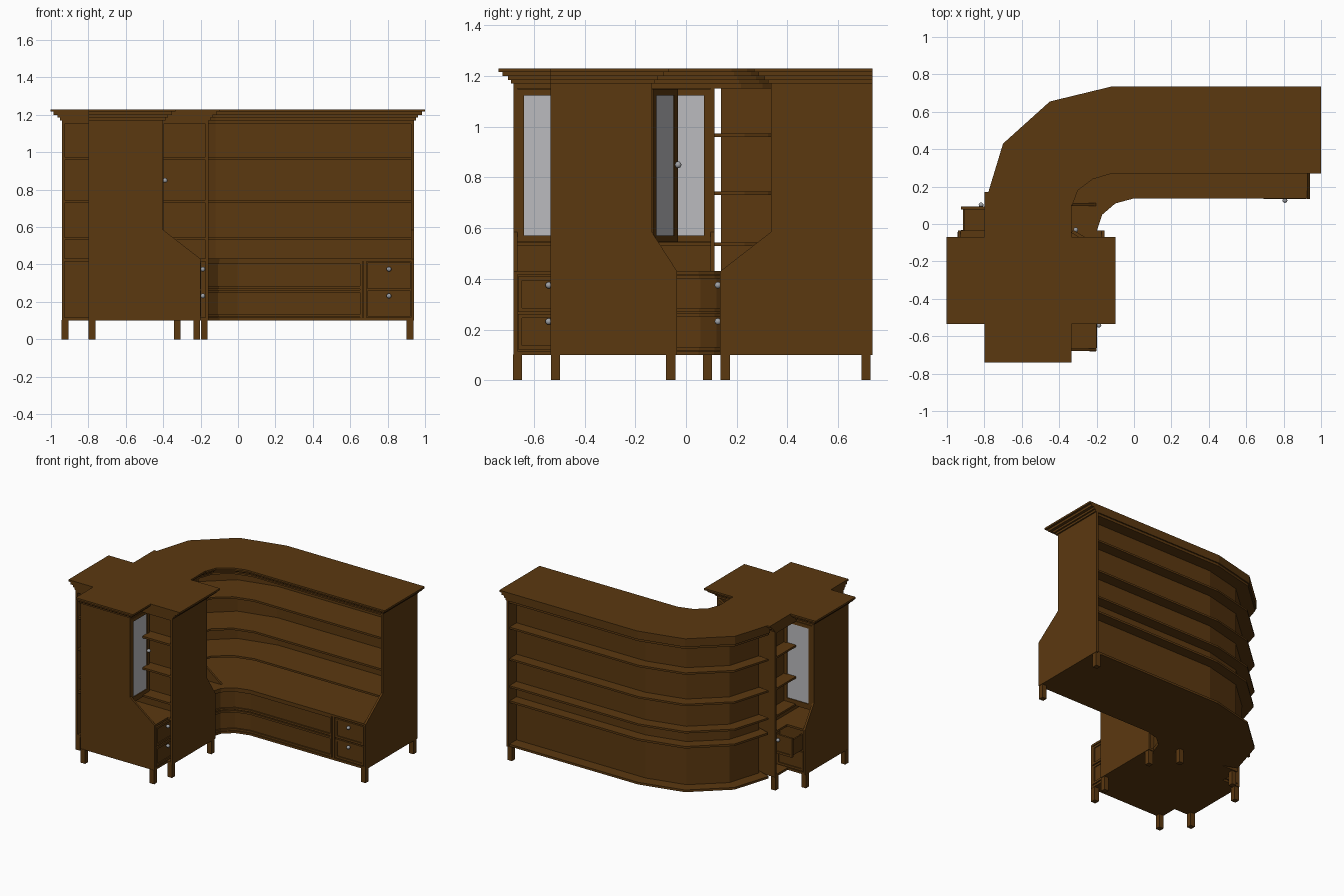
import bpy, bmesh, math
from mathutils import Matrix, Vector

if "Cube" in bpy.data.objects:
    bpy.data.objects.remove(bpy.data.objects["Cube"])


def material(name, col):
    m = bpy.data.materials.new(name)
    m.diffuse_color = (*col, 1)
    m.use_nodes = True
    m.node_tree.nodes["Principled BSDF"].inputs["Base Color"].default_value = m.diffuse_color
    return m


WOOD = material("wood", (0.105, 0.04, 0.005))
GLASS = material("glass", (0.5, 0.5, 0.52))
METAL = material("metal", (0.35, 0.36, 0.38))
ID = Matrix.Identity(4)


def part(name, solids, M=ID, mat=WOOD):
    """One object from several prisms, each (base polygon, extrusion vector)."""
    bm = bmesh.new()
    for pts, ext in solids:
        a = [bm.verts.new(M @ Vector(p)) for p in pts]
        b = [bm.verts.new(M @ (Vector(p) + Vector(ext))) for p in pts]
        bm.faces.new(a)
        bm.faces.new(b)
        for i in range(len(a)):
            j = (i + 1) % len(a)
            bm.faces.new((a[i], a[j], b[j], b[i]))
    bmesh.ops.recalc_face_normals(bm, faces=bm.faces)
    me = bpy.data.meshes.new(name)
    bm.to_mesh(me)
    bm.free()
    me.materials.append(mat)
    ob = bpy.data.objects.new(name, me)
    bpy.context.collection.objects.link(ob)
    return ob


def box(u0, u1, v0, v1, z0, z1):
    return [(u0, v0, z0), (u1, v0, z0), (u1, v1, z0), (u0, v1, z0)], (0, 0, z1 - z0)


def frame(u0, u1, v0, v1, z0, z1, b):
    return [box(u0, u0 + b, v0, v1, z0, z1), box(u1 - b, u1, v0, v1, z0, z1),
            box(u0 + b, u1 - b, v0, v1, z0, z0 + b), box(u0 + b, u1 - b, v0, v1, z1 - b, z1)]


def knob(M, u, v, z):
    bm = bmesh.new()
    bmesh.ops.create_uvsphere(bm, u_segments=12, v_segments=8, radius=0.013)
    me = bpy.data.meshes.new("knob")
    bm.to_mesh(me)
    bm.free()
    me.shade_smooth()
    me.materials.append(METAL)
    ob = bpy.data.objects.new("knob", me)
    ob.location = M @ Vector((u, v, z))
    bpy.context.collection.objects.link(ob)


def end_panel(u, depth, M, t=0.015):
    prof = [(0, .1), (depth, .1), (depth, .43), (.4, .585), (.4, 1.17), (0, 1.17)]
    part("end_panel", [([(u, v, z) for v, z in prof], (t, 0, 0))], M)


def glass_door(u0, u1, v, M, ku=None):
    part("door_frame", frame(u0, u1, v, v + .018, .545, 1.15, .026), M)
    part("door_glass", [box(u0 + .026, u1 - .026, v + .006, v + .012, .571, 1.124)], M, GLASS)
    if ku is not None:
        knob(M, ku, v + .026, .85)


def drawer_front(u0, u1, v, z0, M):
    part("drawer_front", [box(u0, u1, v - .012, v - .004, z0, z0 + .14)]
         + frame(u0, u1, v - .004, v + .003, z0, z0 + .14, .016), M)
    knob(M, (u0 + u1) / 2, v + .012, z0 + .105 if z0 > .2 else z0 + .11)


# crown steps: (bottom, top, overhang)
STEPS = [(1.17, 1.185, .012), (1.185, 1.2, .025), (1.2, 1.217, .048), (1.217, 1.23, .066)]
SHELVES = (.53, .73, .96)


def cabinet(u0, u1, depth, M):
    """Straight cabinet: ends, inset wall, shelves, counter and stepped crown."""
    end_panel(u0, depth, M)
    end_panel(u1 - .015, depth, M)
    a, b = u0 + .015, u1 - .015
    part("inner_wall", [box(a, b, .1, .115, .1, 1.17)], M)
    part("shelves", [box(a, b, .005, .4 if z < .6 else .36, z, z + .014) for z in SHELVES], M)
    part("counter", [box(a, b, .005, depth, .417, .432)], M)
    part("floor_board", [box(a, b, .0, depth, .1, .116)], M)
    part("top_board", [box(a, b, .0, .4, 1.152, 1.17)], M)
    part("lower_front", [box(a, b, depth - .025, depth - .01, .1, .42)], M)
    part("crown", [box(u0 - o * .9, u1 + o * .9, 0, .4 + o, z0, z1) for z0, z1, o in STEPS], M)


# straight side arm (faces +x) and cross cabinet (faces +y)
ARM = Matrix(((0, 1, 0, -.8), (1, 0, 0, 0), (0, 0, 1, 0), (0, 0, 0, 1)))
CROSS = Matrix.Translation((0, -.535, 0))
cabinet(-.68, .112, .6, ARM)
cabinet(-.942, -.158, .5, CROSS)

glass_door(-.665, -.455, .384, ARM, -.475)
glass_door(-.11, .097, .384, ARM)
glass_door(-.927, -.7, .384, CROSS)
ang = math.radians(149)
OPEN = Matrix(((math.cos(ang), math.sin(ang), 0, -.172),
               (math.sin(ang), -math.cos(ang), 0, -.145),
               (0, 0, 1, 0), (0, 0, 0, 1)))
glass_door(0, .19, 0, OPEN, .178)

for z in (.122, .27):
    drawer_front(-.663, -.42, .6, z, ARM)
drawer_front(-.925, -.71, .5, .122, CROSS)

# pulled-out drawer
drawer_front(-.925, -.71, .625, .27, CROSS)
part("open_drawer_box", [box(-.915, -.905, .36, .615, .28, .39), box(-.73, -.72, .36, .615, .28, .39),
                         box(-.915, -.72, .36, .615, .275, .285)], CROSS)

# curved run: base front, crown front and back lines
F = [(0, .137), (-.1, .11), (-.17, .05), (-.2, -.04)]
U = [(-.12, .269), (-.22, .24), (-.3, .18), (-.33, .1)]
B = [(-.12, .735), (-.45, .655), (-.7, .43), (-.785, .15)]


def line(front, t, xr):
    """Line at depth fraction t from the front line to the back line."""
    p = [tuple(a + (b - a) * t for a, b in zip(f, k)) for f, k in zip(front, B)]
    return [(xr, p[0][1])] + p


def ribbon(la, lb, z0, z1):
    return [(x, y, z0) for x, y in la + lb[::-1]], (0, 0, z1 - z0)


R = .927
RUN = Matrix(((1, 0, 0, 0), (0, -1, 0, .735), (0, 0, 1, 0), (0, 0, 0, 1)))
end_panel(.926, .6, RUN)
part("run_crown", [ribbon(line(U, (.066 - o) / .466, .94 + o * .9), line(U, 1, .94 + o * .9), z0, z1)
                   for z0, z1, o in STEPS])
part("run_top_board", [ribbon(line(U, .15, R), line(U, .98, R), 1.152, 1.17)])
part("run_wall", [ribbon(line(U, .765, R), line(U, .795, R), .1, 1.17)])
part("run_shelves", [ribbon(line(U, .2, R), line(U, .97, R), z, z + .014) for z in SHELVES])
part("run_counter", [ribbon(line(F, 0, R), line(F, .97, R), .417, .432)])
part("run_floor_board", [ribbon(line(F, 0, R), line(F, .98, R), .1, .116)])

# long curved drawers with rails, and a small drawer stack at the right
part("run_lower_front", [ribbon(line(F, .02, R), line(F, .045, R), .1, .42)])
part("drawer_rails", [ribbon(line(F, .004, .665), line(F, .02, .665), z, z + .014)
                      for z in (.118, .25, .27, .402)])
part("drawer_stiles", [box(x, x + .014, .59, .599, .116, .417) for x in (.651, .672)], RUN)
for z in (.122, .27):
    drawer_front(.692, .922, .597, z, RUN)

# legs
LEGS = [(.92, .155), (.92, .71), (-.925, -.515), (-.925, -.06), (-.18, -.515), (-.18, -.06),
        (-.78, -.665), (-.22, -.665), (-.78, .085), (-.325, .085)]
for x, y in LEGS:
    part("leg", [box(x - .018, x + .018, y - .018, y + .018, 0, .102)])
